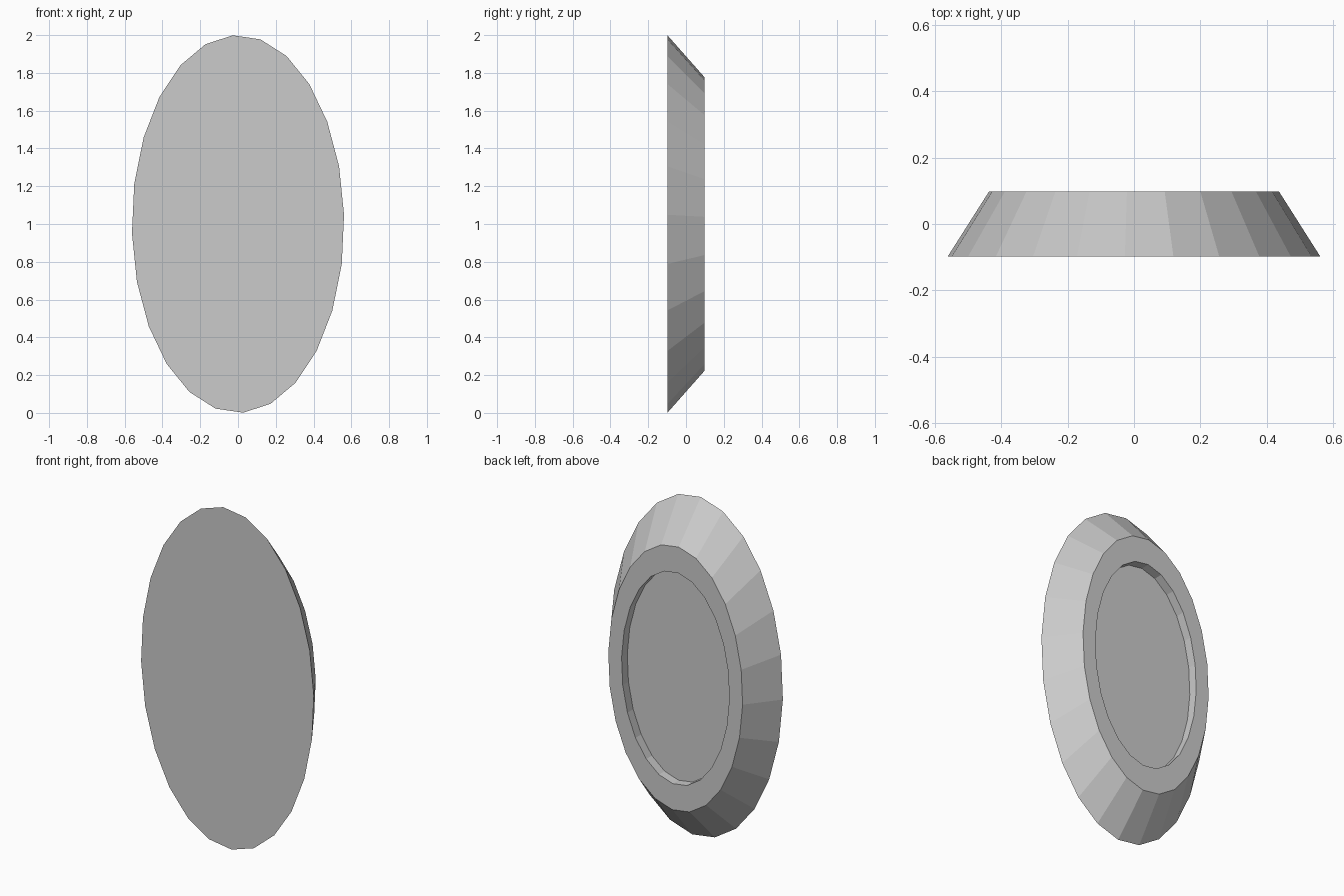
import bpy
import bmesh
from math import cos, sin, radians, tau

cube = bpy.data.objects.get("Cube")
if cube:
    bpy.data.objects.remove(cube, do_unlink=True)

SIDES = 24
TWIST = radians(2.8)
HALF_WIDTH, HALF_HEIGHT = 0.562, 1.0

# One plain colour
grey = bpy.data.materials.new("light_grey")
grey.use_nodes = True
colour = (0.6, 0.6, 0.6, 1)
grey.diffuse_color = colour
grey.node_tree.nodes["Principled BSDF"].inputs["Base Color"].default_value = colour


def oval_ring(bm, scale, y):
    """Ring of vertices around the oval outline, at depth y."""
    ring = []
    for i in range(SIDES):
        a = TWIST + tau * i / SIDES
        ring.append(bm.verts.new((HALF_WIDTH * scale * cos(a), y,
                                  HALF_HEIGHT * (1 + scale * sin(a)))))
    return ring


bm = bmesh.new()
# Front edge, back rim, recess opening, recess floor: (scale, y)
profile = [(1.0, -0.098), (0.778, 0.098), (0.624, 0.098), (0.624, 0.045)]
rings = [oval_ring(bm, s, y) for s, y in profile]

# Front plate and recess floor
bm.faces.new(rings[0])
bm.faces.new(rings[-1])

# Bevelled side, flat rim and recess wall
for a, b in zip(rings, rings[1:]):
    for i in range(SIDES):
        j = (i + 1) % SIDES
        bm.faces.new((a[i], a[j], b[j], b[i]))

bmesh.ops.recalc_face_normals(bm, faces=bm.faces)
mesh = bpy.data.meshes.new("oval_plate")
bm.to_mesh(mesh)
bm.free()
mesh.materials.append(grey)
bpy.context.collection.objects.link(bpy.data.objects.new("oval_plate", mesh))
